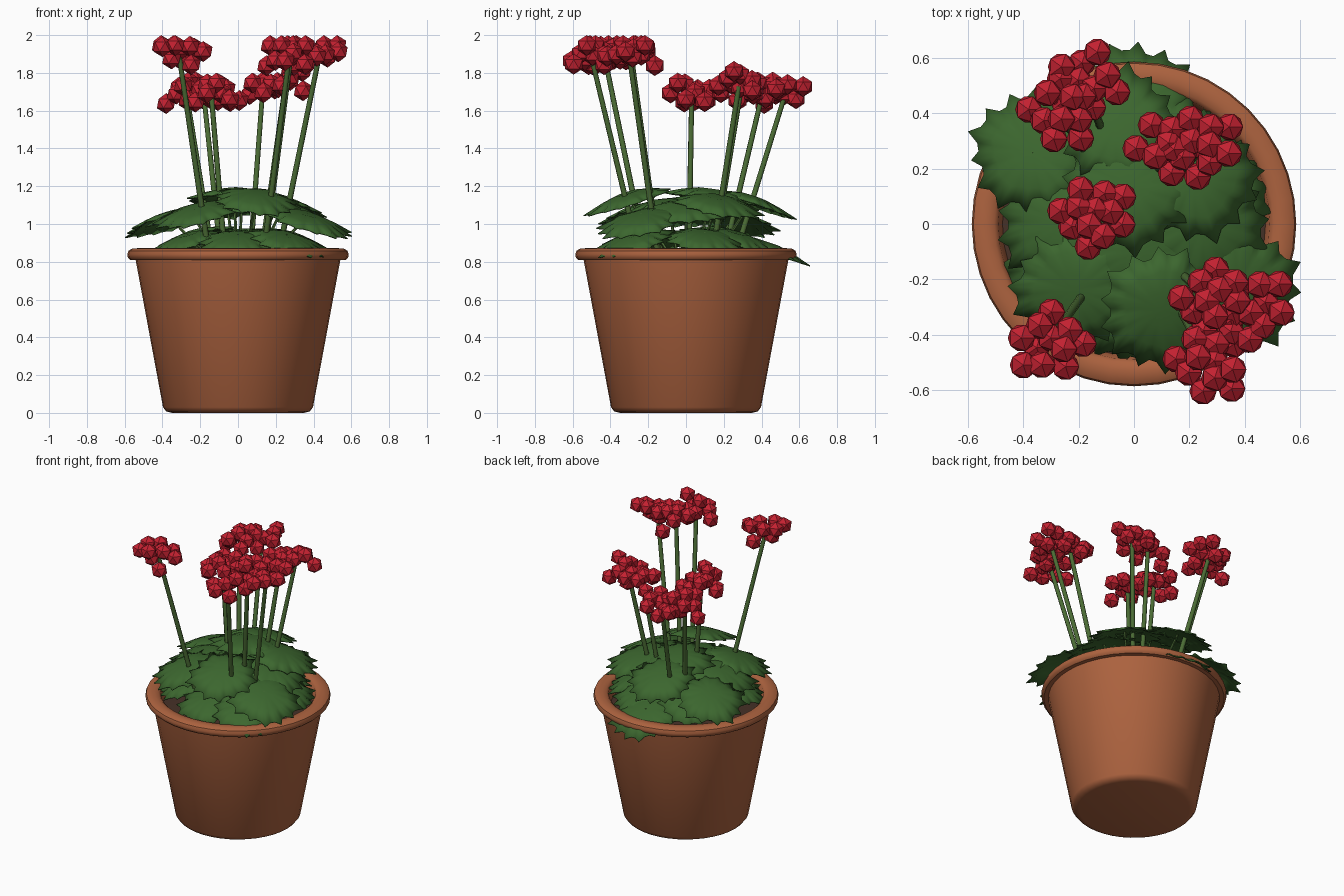
import bpy, bmesh, math, random
from mathutils import Vector, Matrix

if "Cube" in bpy.data.objects:
    bpy.data.objects.remove(bpy.data.objects["Cube"])

random.seed(4)
TAU = 2 * math.pi


def material(name, color):
    m = bpy.data.materials.new(name)
    m.diffuse_color = (*color, 1)
    m.use_nodes = True
    m.node_tree.nodes["Principled BSDF"].inputs["Base Color"].default_value = m.diffuse_color
    return m


def finish(bm, name, mat, smooth=None):
    me = bpy.data.meshes.new(name)
    bm.normal_update()
    bm.to_mesh(me)
    bm.free()
    ob = bpy.data.objects.new(name, me)
    bpy.context.collection.objects.link(ob)
    me.materials.append(mat)
    if smooth:
        bpy.ops.object.select_all(action='DESELECT')
        ob.select_set(True)
        bpy.context.view_layer.objects.active = ob
        bpy.ops.object.shade_smooth_by_angle(angle=math.radians(smooth))
    return ob


def lathe(name, profile, mat, n=40, cap_start=False, cap_end=False):
    bm = bmesh.new()
    rings = [[bm.verts.new((r * math.cos(TAU * i / n), r * math.sin(TAU * i / n), z))
              for i in range(n)] for r, z in profile]
    for a, b in zip(rings, rings[1:]):
        for i in range(n):
            j = (i + 1) % n
            bm.faces.new((a[i], a[j], b[j], b[i]))
    if cap_start:
        bm.faces.new(rings[0][::-1])
    if cap_end:
        bm.faces.new(rings[-1])
    return finish(bm, name, mat, 40)


def add_stem(bm, a, b, r, sides=6):
    a, b = Vector(a), Vector(b)
    rot = (b - a).to_track_quat('Z', 'Y').to_matrix().to_4x4()
    bmesh.ops.create_cone(bm, cap_ends=True, segments=sides, radius1=r, radius2=r * 0.85,
                          depth=(b - a).length,
                          matrix=Matrix.Translation((a + b) / 2) @ rot)


def add_leaf(bm, x, y, z, size, n=42):
    # Domed, toothed disc that tips away from the plant's middle
    out = Vector((x, y)).normalized()
    turn = random.uniform(0, TAU)
    slope = 0.34 * min(1, math.hypot(x, y) / 0.35)

    def point(t, k):
        a = turn + TAU * k / n
        jag = 1.1 if k % 3 == 0 else 0.93
        r = size * t * (1 + (jag - 1) * t ** 3) * (1 + 0.05 * math.cos(5 * (a - turn)))
        d = Vector((math.cos(a), math.sin(a))) * r
        drop = slope * d.dot(out) + 0.25 * size * t * t
        return bm.verts.new((x + d.x, y + d.y, z - drop))

    centre = bm.verts.new((x, y, z - 0.008))
    rings = [[point(t, k) for k in range(n)] for t in (0.3, 0.65, 1.0)]
    for k in range(n):
        j = (k + 1) % n
        bm.faces.new((centre, rings[0][k], rings[0][j]))
        for a, b in zip(rings, rings[1:]):
            bm.faces.new((a[k], b[k], b[j], a[j]))


terracotta = material("terracotta", (0.42, 0.125, 0.05))
earth = material("earth", (0.06, 0.03, 0.02))
green = material("leaf_green", (0.045, 0.135, 0.028))
stem_green = material("stem_green", (0.07, 0.15, 0.035))
red = material("petal_red", (0.55, 0.015, 0.03))

# Pot with rolled rim, and soil
lathe("pot", [(0.35, 0), (0.38, 0.008), (0.397, 0.03), (0.542, 0.81), (0.57, 0.81),
              (0.583, 0.822), (0.586, 0.84), (0.58, 0.858), (0.56, 0.87), (0.53, 0.872),
              (0.505, 0.868), (0.49, 0.855), (0.472, 0.76)], terracotta, cap_start=True)
lathe("soil", [(0.478, 0.775), (0.24, 0.795), (0.02, 0.80)], earth, cap_end=True)

# Leaves: x, y, height, radius
LEAVES = [
    (-0.37, 0.26, 1.06, 0.21), (0.01, 0.43, 0.91, 0.21), (-0.26, 0.0, 1.10, 0.22),
    (0.25, 0.0, 1.12, 0.22), (0.37, -0.24, 1.06, 0.22), (0.10, -0.31, 1.17, 0.21),
    (-0.22, -0.24, 1.10, 0.21), (0.22, 0.17, 1.15, 0.22), (-0.02, 0.14, 1.19, 0.23),
    (-0.06, 0.36, 1.15, 0.20), (0.02, -0.1, 1.14, 0.22),
    (0.26, -0.28, 0.95, 0.20), (0.28, 0.10, 0.96, 0.20), (-0.2, 0.22, 0.97, 0.20),
    (0.0, -0.3, 0.95, 0.20), (-0.27, -0.15, 0.95, 0.19), (0.12, 0.27, 0.96, 0.20),
]
bm = bmesh.new()
for leaf in LEAVES:
    add_leaf(bm, *leaf)
leaves = finish(bm, "leaves", green, 35)
thick = leaves.modifiers.new("thickness", 'SOLIDIFY')
thick.thickness = 0.006

# Leaf stalks
bm = bmesh.new()
for x, y, z, s in LEAVES:
    add_stem(bm, (x * 0.35, y * 0.35, 0.78), (x, y, z - 0.01), 0.009, 5)
finish(bm, "leaf_stalks", stem_green, 40)

# Flower heads: x, y, height, floret count
HEADS = [
    (-0.27, 0.40, 1.69, 10), (-0.18, 0.52, 1.69, 10), (0.13, 0.29, 1.72, 8),
    (0.25, 0.28, 1.75, 10), (-0.14, 0.03, 1.69, 12), (-0.31, -0.43, 1.90, 11),
    (0.28, -0.29, 1.91, 11), (0.27, -0.50, 1.90, 11), (0.43, -0.30, 1.91, 10),
]
stems, florets = bmesh.new(), bmesh.new()
for x, y, z, count in HEADS:
    add_stem(stems, (x * 0.47, y * 0.47, 0.78), (x, y, z - 0.02), 0.016, 8)
    turn = random.uniform(0, TAU)
    for i in range(count):
        r = 0.13 * math.sqrt((i + 0.3) / count)
        a = turn + i * 2.4
        dz = 0.05 - 3.0 * r * r + random.uniform(-0.075, 0.035)
        pos = (x + r * math.cos(a), y + r * math.sin(a), min(z + dz, 1.945))
        bmesh.ops.create_icosphere(florets, subdivisions=1, radius=0.055,
                                   matrix=Matrix.Translation(pos))
finish(stems, "flower_stems", stem_green, 50)
finish(florets, "flower_heads", red)
